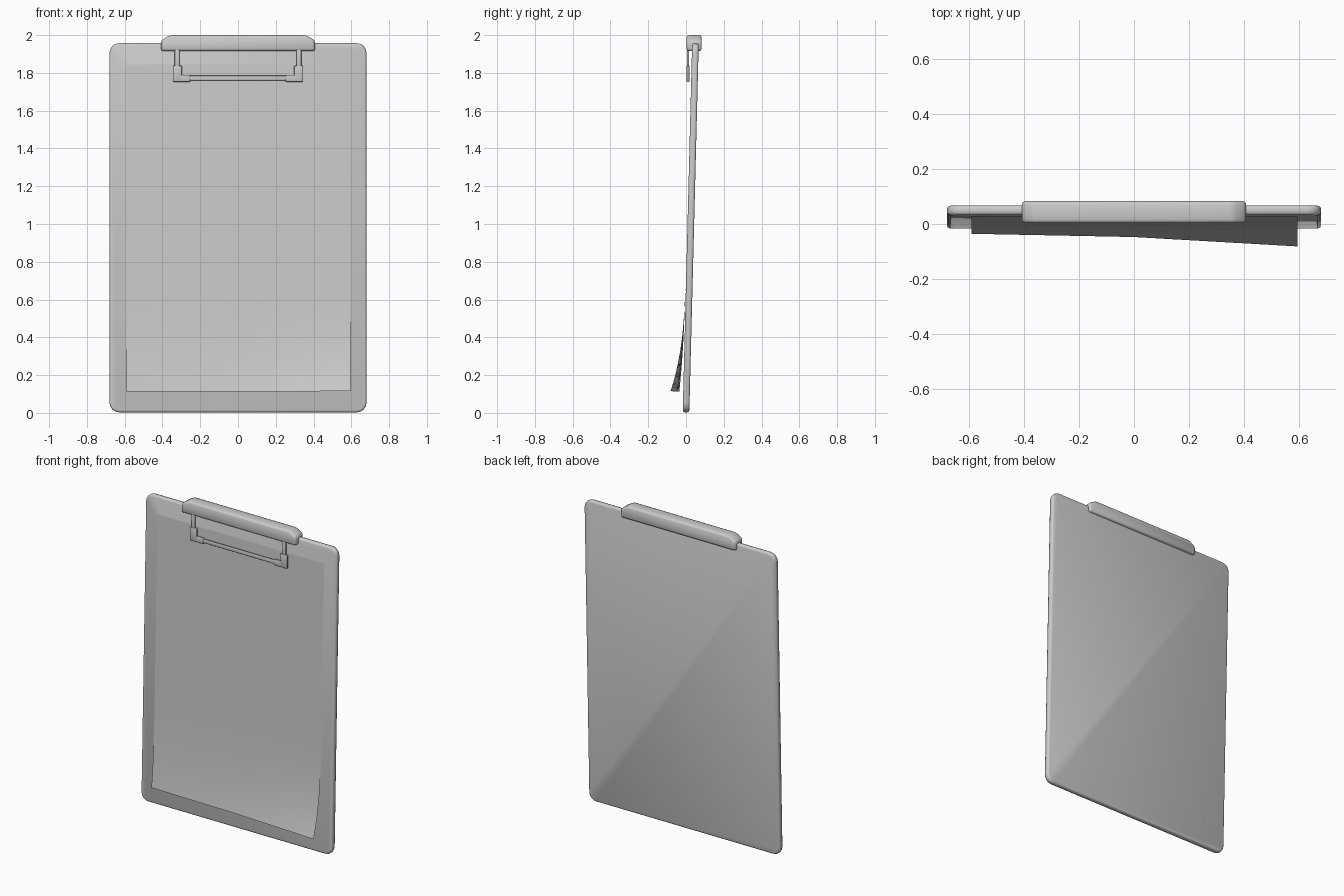
import bpy, bmesh
from math import radians

if "Cube" in bpy.data.objects:
    bpy.data.objects.remove(bpy.data.objects["Cube"], do_unlink=True)

LEAN = 0.0255    # backward lean of the board per unit of height
HALF = 0.0175    # half the board thickness

grey = bpy.data.materials.new("plain grey")
grey.use_nodes = True
grey.diffuse_color = (0.6, 0.6, 0.6, 1)
shader = next(n for n in grey.node_tree.nodes if n.type == 'BSDF_PRINCIPLED')
shader.inputs["Base Color"].default_value = (0.6, 0.6, 0.6, 1)


def finish(bm, name, angle=None):
    """Turn a bmesh into a named, smooth shaded object."""
    mesh = bpy.data.meshes.new(name)
    bm.to_mesh(mesh)
    bm.free()
    mesh.materials.append(grey)
    obj = bpy.data.objects.new(name, mesh)
    bpy.context.collection.objects.link(obj)
    bpy.ops.object.select_all(action='DESELECT')
    obj.select_set(True)
    bpy.context.view_layer.objects.active = obj
    if angle is None:
        bpy.ops.object.shade_smooth()
    else:
        bpy.ops.object.shade_smooth_by_angle(angle=radians(angle))
    return obj


def prism(outline, y0, y1):
    """Extrude an x-z outline from y0 to y1."""
    bm = bmesh.new()
    face = bm.faces.new([bm.verts.new((x, y0, z)) for x, z in outline])
    new = bmesh.ops.extrude_face_region(bm, geom=[face])["geom"]
    for v in new:
        if isinstance(v, bmesh.types.BMVert):
            v.co.y = y1
    bmesh.ops.recalc_face_normals(bm, faces=bm.faces)
    return bm


def rect(x0, x1, z0, z1):
    return [(x0, z0), (x1, z0), (x1, z1), (x0, z1)]


def bevel(bm, edges, size, segments):
    bmesh.ops.bevel(bm, geom=edges, offset=size, segments=segments,
                    profile=0.5, affect='EDGES')


def along_y(edge):
    a, b = edge.verts
    return abs(a.co.y - b.co.y) > 0.01


# Board: rounded corners, soft rim, leaning back
bm = prism(rect(-0.68, 0.68, 0.003, 1.957), -HALF, HALF)
bevel(bm, [e for e in bm.edges if along_y(e)], 0.05, 4)
bevel(bm, [e for e in bm.edges if not along_y(e)], 0.011, 2)
for v in bm.verts:
    v.co.y += LEAN * v.co.z
finish(bm, "board")

# Paper: thin sheet on the board, lower edge curling forward on the left
bm = bmesh.new()
bmesh.ops.create_grid(bm, x_segments=12, y_segments=32, size=0.5)
for v in bm.verts:
    x = v.co.x * 1.185 + 0.002
    z = 0.112 + (v.co.y + 0.5) * 1.733
    t = max(0, (0.75 - z) / 0.64) ** 3
    lift = 0.03 + x * (0.058 if x > 0 else 0.02)
    v.co = (x, LEAN * z - HALF - 0.003 - lift * t, z + 0.006 * t * max(0, x))
finish(bm, "paper")

# Clip body: bar with sloping upper ends that grips the top edge
outline = [(-0.408, 1.915), (0.408, 1.915), (0.408, 1.972),
           (0.36, 2.0), (-0.36, 2.0), (-0.408, 1.972)]
bm = prism(outline, 0.003, 0.083)
bevel(bm, bm.edges[:], 0.013, 2)
finish(bm, "clip_body", 60)


def wire_part(name, x0, x1, z0, z1, y0, y1):
    bm = prism(rect(x0, x1, z0, z1), y0, y1)
    bevel(bm, bm.edges[:], 0.004, 2)
    finish(bm, name, 60)


# Clip wire: two legs, corner sleeves and the pressing bar
for side, s in (("left", 1), ("right", -1)):
    def mirrored(name, a, b, *rest):
        wire_part(side + name, min(a * s, b * s), max(a * s, b * s), *rest)
    mirrored("_clip_leg", 0.31, 0.335, 1.80, 1.93, 0.005, 0.016)
    mirrored("_corner_upright", 0.297, 0.345, 1.753, 1.838, 0.003, 0.018)
    mirrored("_corner_sleeve", 0.252, 0.32, 1.753, 1.79, 0.003, 0.018)
wire_part("clip_bar", -0.27, 0.27, 1.76, 1.785, 0.005, 0.016)
